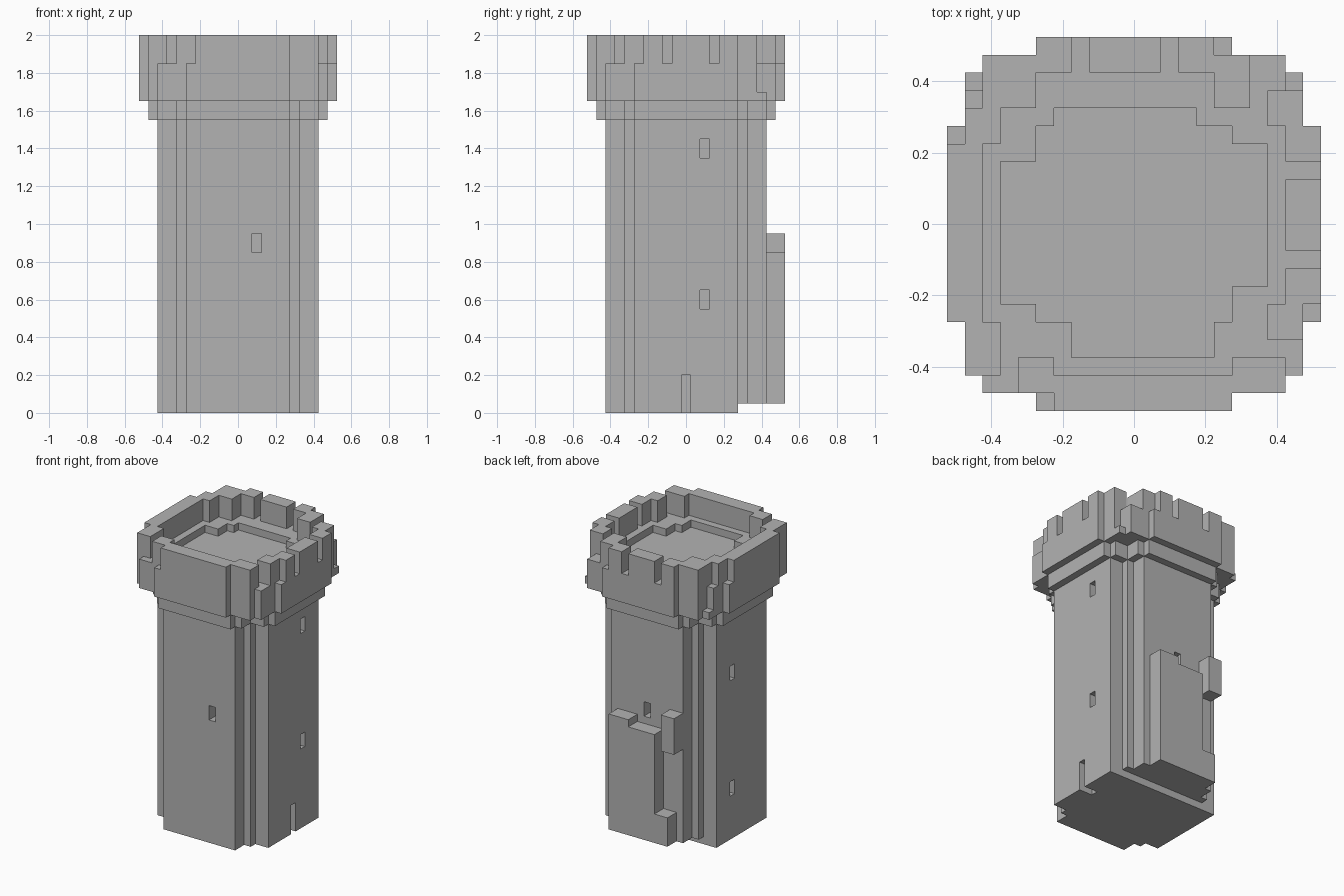
import bpy, bmesh
from mathutils import Vector

UNIT = 0.05      # edge of one block
SPAN = 21        # blocks across the widest part

old = bpy.data.objects.get("Cube")
if old:
    bpy.data.objects.remove(old, do_unlink=True)

stone = bpy.data.materials.new("grey_stone")
stone.use_nodes = True
GREY = (0.45, 0.45, 0.45, 1)
stone.diffuse_color = GREY
stone.node_tree.nodes["Principled BSDF"].inputs["Base Color"].default_value = GREY


def cells(x0, x1, y0, y1, z0, z1):
    """All grid blocks inside a box."""
    return {(x, y, z) for x in range(x0, x1) for y in range(y0, y1) for z in range(z0, z1)}


def stepped(insets, z0, z1):
    """Four-way symmetric plan with stepped corners, from pairs of insets."""
    out = set()
    for a, b in insets:
        out |= cells(a, SPAN - a, b, SPAN - b, z0, z1)
        out |= cells(b, SPAN - b, a, SPAN - a, z0, z1)
    return out


def build(name, solid):
    """Skin the exposed sides of the blocks and merge flat areas."""
    bm = bmesh.new()
    verts = {}

    def vert(p):
        if p not in verts:
            verts[p] = bm.verts.new(Vector((p[0] - SPAN / 2, p[1] - SPAN / 2, p[2])) * UNIT)
        return verts[p]

    for c in solid:
        for axis in range(3):
            u, v = (axis + 1) % 3, (axis + 2) % 3
            for side in (0, 1):
                near = list(c)
                near[axis] += 2 * side - 1
                if tuple(near) in solid:
                    continue
                ring = []
                for du, dv in ((0, 0), (1, 0), (1, 1), (0, 1)):
                    p = list(c)
                    p[axis] += side
                    p[u] += du
                    p[v] += dv
                    ring.append(vert(tuple(p)))
                bm.faces.new(ring if side else ring[::-1])
    bmesh.ops.dissolve_limit(bm, angle_limit=0.02, verts=bm.verts[:], edges=bm.edges[:])
    mesh = bpy.data.meshes.new(name)
    bm.to_mesh(mesh)
    bm.free()
    mesh.materials.append(stone)
    obj = bpy.data.objects.new(name, mesh)
    bpy.context.collection.objects.link(obj)
    return obj


# Shaft, raised off the ground at the back, with slits and a doorway
shaft = stepped([(2, 5), (4, 4)], 0, 31)
shaft -= cells(0, SPAN, 16, SPAN, 0, 1)
shaft -= cells(12, 13, 2, 4, 17, 19)                 # front slit
shaft -= cells(10, 11, 17, 19, 17, 19)               # back slit
for z in (11, 27):
    shaft -= cells(17, 19, 12, 13, z, z + 2)         # +x slits
for z in (6, 22):
    shaft -= cells(2, 4, 12, 13, z, z + 2)           # -x slits
shaft -= cells(17, 19, 10, 11, 0, 4)                 # doorway
build("tower_shaft", shaft)

# Collar under the battlements
build("collar", stepped([(1, 5), (2, 4)], 31, 33))

# Head with a sunken roof floor and merlons around the rim
head = stepped([(0, 5), (1, 2)], 33, 37)
for x0, x1, y0, y1 in ((3, 18, 7, 14), (3, 5, 6, 14), (16, 18, 7, 15),
                       (5, 16, 5, 16), (7, 15, 3, 6), (6, 14, 16, 17)):
    head -= cells(x0, x1, y0, y1, 36, 37)
for x in (1, 19):                                    # broken back corners
    head -= cells(x, x + 1, 18, 19, 34, 37)

west = [(1, 3, 2, 5), (0, 2, 5, 15), (1, 3, 15, 17)]
south = [(4, 6, 1, 3), (6, 16, 0, 2), (16, 19, 1, 3)]
east = [(18, 20, 4, 6), (19, 21, 6, 8), (19, 21, 9, 13), (19, 21, 14, 16), (18, 20, 16, 18)]
north = [(2, 5, 17, 20), (5, 7, 19, 21), (8, 12, 19, 21), (13, 15, 19, 21), (15, 17, 17, 20)]
for plan in west + south + east + north:
    head |= cells(*plan, 37, 40)
build("battlements", head)

# Ruined buttress on the back
buttress = cells(8, 15, 19, 21, 1, 16) | cells(12, 15, 19, 21, 1, 17)
buttress |= cells(6, 8, 19, 21, 1, 5)
build("back_buttress", buttress)
build("back_bracket", cells(5, 7, 19, 21, 14, 19))
